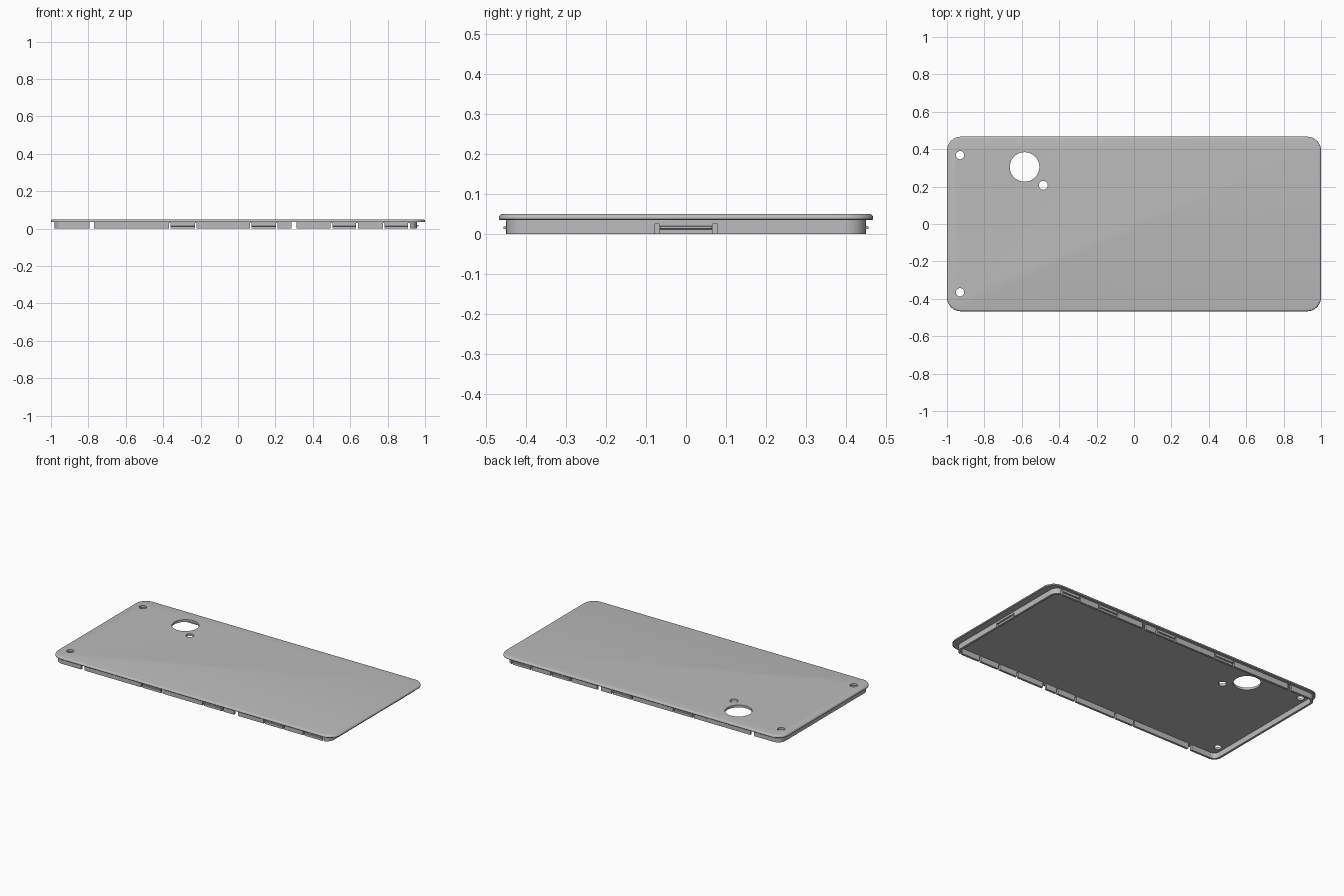
import bpy, bmesh, math
from mathutils import Matrix

if "Cube" in bpy.data.objects:
    bpy.data.objects.remove(bpy.data.objects["Cube"])

grey = bpy.data.materials.new("matte grey")
grey.use_nodes = True
COLOUR = (0.5, 0.5, 0.5, 1)
grey.diffuse_color = COLOUR
grey.node_tree.nodes["Principled BSDF"].inputs["Base Color"].default_value = COLOUR


def finish(bm, name):
    bmesh.ops.recalc_face_normals(bm, faces=bm.faces)
    mesh = bpy.data.meshes.new(name)
    bm.to_mesh(mesh)
    bm.free()
    mesh.materials.append(grey)
    obj = bpy.data.objects.new(name, mesh)
    bpy.context.collection.objects.link(obj)
    return obj


def outline(x0, x1, y, radius, inset, steps=10):
    """Rounded rectangle, symmetric in y, moved inward by inset."""
    r = radius - inset
    points = []
    for q, (cx, cy) in enumerate([(x1 - radius, y - radius), (x0 + radius, y - radius),
                                  (x0 + radius, radius - y), (x1 - radius, radius - y)]):
        for i in range(steps + 1):
            a = math.pi / 2 * (q + i / steps)
            points.append((cx + r * math.cos(a), cy + r * math.sin(a)))
    return points


def loft(bm, shape, profile, closed):
    """Stack outlines given as (inset, z); closed joins last to first, else caps."""
    rings = [[bm.verts.new((px, py, z)) for px, py in outline(*shape, inset)]
             for inset, z in profile]
    pairs = list(zip(rings, rings[1:] + rings[:1]))
    for a, b in pairs if closed else pairs[:-1]:
        for i in range(len(a)):
            j = (i + 1) % len(a)
            bm.faces.new((a[i], a[j], b[j], b[i]))
    if not closed:
        bm.faces.new(rings[0])
        bm.faces.new(rings[-1])


def add_box(bm, x, y, z, sx, sy, sz):
    m = Matrix.Translation((x, y, z)) @ Matrix.Diagonal((sx, sy, sz, 1))
    return bmesh.ops.create_cube(bm, size=1, matrix=m)["verts"]


def cut(obj, bm):
    cutter = finish(bm, "cutter")
    cutter.hide_render = True
    mod = obj.modifiers.new("cut", "BOOLEAN")
    mod.operation, mod.solver, mod.object = "DIFFERENCE", "EXACT", cutter
    bpy.context.view_layer.objects.active = obj
    bpy.ops.object.modifier_apply(modifier=mod.name)
    bpy.data.objects.remove(cutter)


def smooth(obj):
    bpy.ops.object.select_all(action="DESELECT")
    obj.select_set(True)
    bpy.context.view_layer.objects.active = obj
    bpy.ops.object.shade_smooth_by_angle(angle=math.radians(35))


# Back plate with softened edge
bm = bmesh.new()
loft(bm, (-1, 1, 0.467, 0.075),
     [(0.002, 0.035), (0, 0.037), (0, 0.042), (0.002, 0.046), (0.005, 0.049), (0.01, 0.05)], False)
plate = finish(bm, "back_plate")

# Camera, flash and corner holes
bm = bmesh.new()
for x, y, r in [(-0.585, 0.305, 0.079), (-0.485, 0.207, 0.024),
                (-0.93, 0.368, 0.022), (-0.93, -0.365, 0.022)]:
    bmesh.ops.create_cone(bm, cap_ends=True, segments=48, radius1=r, radius2=r,
                          depth=0.1, matrix=Matrix.Translation((x, y, 0.04)))
cut(plate, bm)
smooth(plate)

# Thin wall under the plate
LEFT, RIGHT, SIDE, WALL = -0.982, 0.957, 0.449, 0.014
bm = bmesh.new()
loft(bm, (LEFT, RIGHT, SIDE, 0.05), [(0, 0), (0, 0.0355), (WALL, 0.0355), (WALL, 0)], True)
rim = finish(bm, "rim_wall")

# Wide gaps and narrow clip slots in the wall
clips = [(-0.365, -0.226), (0.068, 0.207), (0.5, 0.637), (0.779, 0.915)]
bm = bmesh.new()
for s in (-1, 1):
    for x in (-0.782, 0.3):
        add_box(bm, x, s * SIDE, 0.01, 0.026, 0.06, 0.049)
    for clip in clips:
        for x in clip:
            add_box(bm, x, s * SIDE, 0.01, 0.01, 0.06, 0.04)
    add_box(bm, RIGHT, s * 0.072, 0.005, 0.06, 0.012, 0.04)
cut(rim, bm)
smooth(rim)


# Snap ridges on the clips, with bevelled outer edge
def ridge(name, x, y, sx, sy, direction):
    bm = bmesh.new()
    verts = add_box(bm, x, y, 0.016, sx, sy, 0.011)
    for v in verts:
        if (v.co.x - x) * direction[0] + (v.co.y - y) * direction[1] > 0:
            v.co.z = 0.016 + (v.co.z - 0.016) * 0.5
    finish(bm, name)


for s, side in ((-1, "front"), (1, "back")):
    for n, (a, b) in enumerate(clips, 1):
        ridge(f"{side}_clip_ridge_{n}", (a + b) / 2, s * SIDE, b - a - 0.014, 0.012, (0, s))
ridge("end_clip_ridge", RIGHT, 0, 0.014, 0.13, (1, 0))
